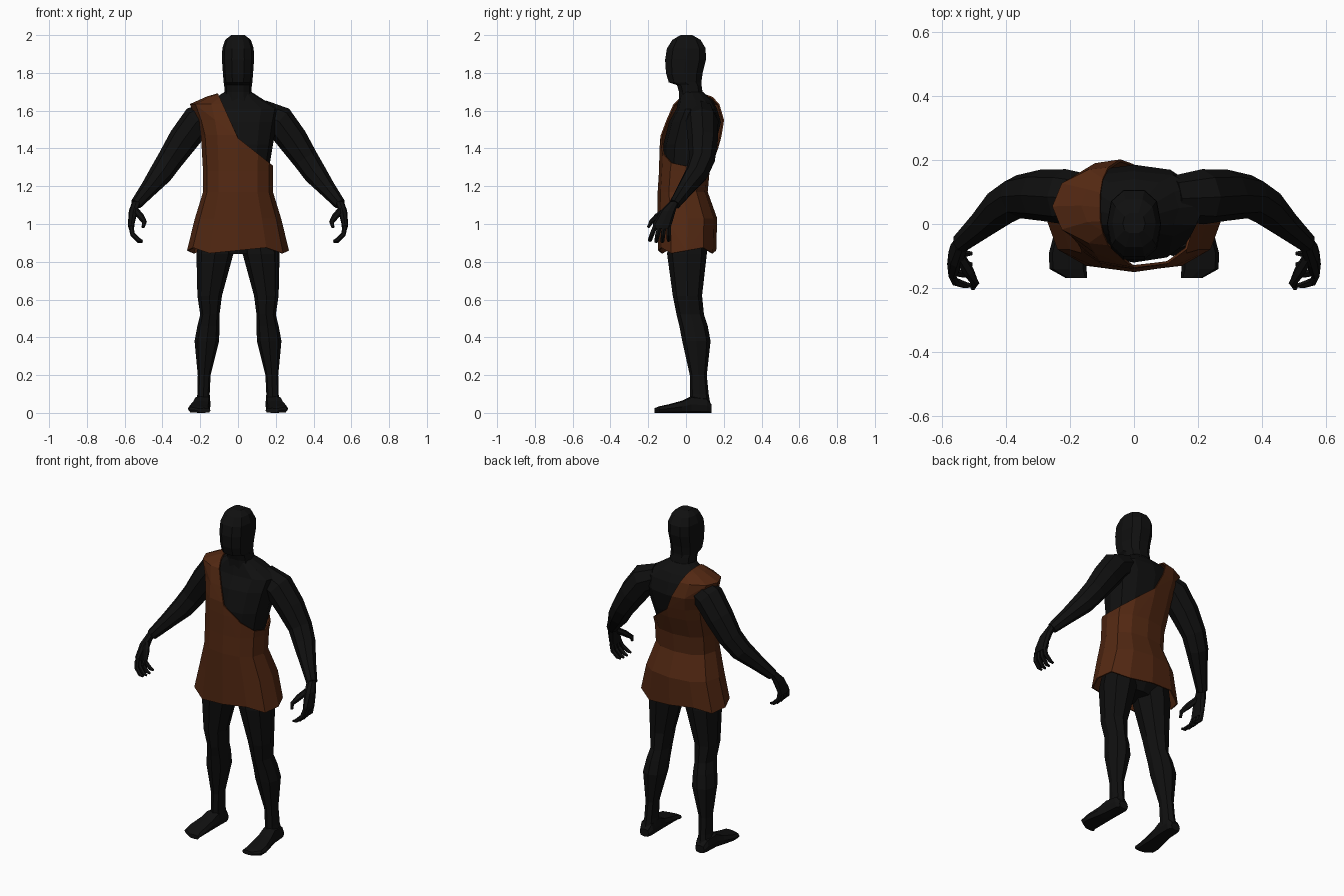
import bpy, bmesh, math
from mathutils import Vector


def material(name, rgb):
    m = bpy.data.materials.new(name)
    m.diffuse_color = (*rgb, 1)
    return m


SKIN = material("black skin", (0.005, 0.005, 0.005))
CLOTH = material("brown cloth", (0.085, 0.021, 0.006))


def superellipse(n, p):
    """Unit outline whose vertices touch the extremes; p < 1 is boxier."""
    out = []
    for i in range(n):
        a = 2 * math.pi * i / n
        c, s = math.cos(a), math.sin(a)
        out.append((math.copysign(abs(c) ** p, c), math.copysign(abs(s) ** p, s)))
    return out


def level_ring(z, x0, x1, y0, y1, n=10, p=0.85):
    return [Vector(((x0 + x1) / 2 + c * (x1 - x0) / 2,
                    (y0 + y1) / 2 + s * (y1 - y0) / 2, z)) for c, s in superellipse(n, p)]


def tube_rings(points, n=8):
    """Rings across a path of (x, y, z, radius)."""
    pos = [Vector(q[:3]) for q in points]
    rings = []
    for i, q in enumerate(points):
        t = (pos[min(i + 1, len(pos) - 1)] - pos[max(i - 1, 0)]).normalized()
        u = t.cross(Vector((0, 1, 0.01))).normalized()
        v = t.cross(u)
        rings.append([pos[i] + (u * c + v * s) * q[3] for c, s in superellipse(n, 1)])
    return rings


def loft(name, rings, mat, side=1, caps=True):
    bm = bmesh.new()
    rows = [[bm.verts.new((v.x * side, v.y, v.z)) for v in r] for r in rings]
    n = len(rows[0])
    for a, b in zip(rows, rows[1:]):
        for i in range(n):
            bm.faces.new((a[i], a[(i + 1) % n], b[(i + 1) % n], b[i]))
    if caps:
        bm.faces.new(rows[0])
        bm.faces.new(rows[-1])
    bmesh.ops.recalc_face_normals(bm, faces=bm.faces)
    me = bpy.data.meshes.new(name)
    bm.to_mesh(me)
    bm.free()
    me.materials.append(mat)
    ob = bpy.data.objects.new(name, me)
    bpy.context.collection.objects.link(ob)
    return ob


# Torso: (z, half width, front y, back y)
torso = [(0.84, 0.10, -0.07, 0.08), (0.92, 0.18, -0.10, 0.12), (1.03, 0.18, -0.11, 0.13),
         (1.18, 0.15, -0.11, 0.085), (1.30, 0.165, -0.115, 0.11), (1.42, 0.185, -0.12, 0.155),
         (1.54, 0.205, -0.09, 0.185), (1.61, 0.22, -0.05, 0.165), (1.655, 0.14, -0.04, 0.14),
         (1.70, 0.07, -0.03, 0.09)]
loft("torso", [level_ring(z, -w, w, f, b, 12) for z, w, f, b in torso], SKIN)

# Head and neck
head = [(1.64, 0.085, -0.04, 0.12), (1.70, 0.072, -0.04, 0.09), (1.735, 0.073, -0.05, 0.085),
        (1.75, 0.076, -0.095, 0.085), (1.80, 0.08, -0.11, 0.092), (1.87, 0.085, -0.115, 0.11),
        (1.93, 0.083, -0.105, 0.108), (1.975, 0.068, -0.075, 0.08), (2.0, 0.035, -0.03, 0.035)]
loft("head", [level_ring(z, -w, w, f, b, 10, 0.8) for z, w, f, b in head], SKIN)

# Leg: (z, inner x, outer x, front y, back y)
leg = [(0.04, 0.145, 0.225, 0.02, 0.13), (0.10, 0.15, 0.215, 0.02, 0.12), (0.20, 0.145, 0.213, 0.02, 0.11),
       (0.38, 0.10, 0.23, -0.02, 0.13), (0.46, 0.098, 0.215, -0.035, 0.115), (0.52, 0.098, 0.20, -0.05, 0.095),
       (0.62, 0.085, 0.215, -0.07, 0.085), (0.84, 0.025, 0.22, -0.10, 0.11), (0.96, 0.01, 0.2, -0.09, 0.11)]
# Foot: (y, centre x, half width, top z)
foot = [(0.135, 0.187, 0.03, 0.045), (0.11, 0.187, 0.042, 0.08), (0.03, 0.19, 0.045, 0.09),
        (-0.02, 0.197, 0.05, 0.065), (-0.09, 0.206, 0.059, 0.046), (-0.14, 0.206, 0.058, 0.035),
        (-0.168, 0.18, 0.034, 0.025)]
# Arm: (x, y, z, radius)
arm = [(0.12, 0.08, 1.59, 0.07), (0.215, 0.085, 1.545, 0.086), (0.29, 0.09, 1.445, 0.08),
       (0.36, 0.085, 1.34, 0.068), (0.41, 0.055, 1.265, 0.062), (0.47, 0.0, 1.19, 0.046),
       (0.54, -0.06, 1.105, 0.031)]

for side, tag in ((-1, "right"), (1, "left")):
    loft(tag + "_leg", [level_ring(z, i, o, f, b, 8, 0.9) for z, i, o, f, b in leg], SKIN, side)
    rings = [[Vector((cx + c * w, y, h / 2 + s * h / 2)) for c, s in superellipse(8, 0.6)]
             for y, cx, w, h in foot]
    loft(tag + "_foot", rings, SKIN, side)
    loft(tag + "_arm", tube_rings(arm), SKIN, side)
    # Palm, flat across x and broad across y
    palm = [(1.12, 0.515, 0.56, -0.085, -0.035), (1.07, 0.53, 0.578, -0.135, -0.055),
            (1.00, 0.548, 0.583, -0.175, -0.075), (0.975, 0.55, 0.58, -0.175, -0.085)]
    loft(tag + "_palm", [level_ring(*r, 8, 0.8) for r in palm], SKIN, side)
    # Curled fingers and thumb
    for k in range(4):
        y = -0.092 - 0.024 * k
        d = -0.009 * k
        tip = 0.915 - 0.006 * (k in (1, 2))
        finger = [(0.566, y, 0.985, 0.013), (0.558, y + d * 0.6, 0.945, 0.013),
                  (0.525, y + d, tip, 0.011), (0.505, y + d, tip - 0.005, 0.006)]
        loft(f"{tag}_finger_{k + 1}", tube_rings(finger, 6), SKIN, side)
    thumb = [(0.545, -0.10, 1.075, 0.018), (0.515, -0.15, 1.04, 0.018),
             (0.495, -0.185, 1.01, 0.013), (0.503, -0.20, 0.982, 0.008)]
    loft(tag + "_thumb", tube_rings(thumb, 6), SKIN, side)

# Tunic: flared skirt, waist, and upper body that is trimmed to one shoulder
tunic = [(0.86, 0.27, -0.148, 0.16), (1.03, 0.228, -0.15, 0.165), (1.17, 0.185, -0.15, 0.115),
         (1.28, 0.185, -0.143, 0.125), (1.40, 0.192, -0.14, 0.17), (1.47, 0.197, -0.135, 0.19),
         (1.55, 0.22, -0.11, 0.208), (1.635, 0.255, -0.075, 0.185), (1.675, 0.165, -0.035, 0.15),
         (1.70, 0.08, -0.02, 0.12)]
rings = [level_ring(z, -w, w, f, b, 12) for z, w, f, b in tunic]
for i, v in enumerate(rings[0]):  # ragged hem
    v.z += (0.0, 0.015, -0.015)[i % 3]
ob = loft("tunic", rings, CLOTH, caps=False)

bm = bmesh.new()
bm.from_mesh(ob.data)
cuts = [(Vector((0, 0, 1.455)), Vector((0.15, 0, 0.19))),    # diagonal across the chest
        (Vector((0, 0, 1.455)), Vector((0.20, 0, 0.09)))]    # steep edge up to the strap
for co, no in cuts:
    bmesh.ops.bisect_plane(bm, geom=bm.verts[:] + bm.edges[:] + bm.faces[:], plane_co=co, plane_no=no)
bare = [f for f in bm.faces if all((f.calc_center_median() - co).dot(no) > 0 for co, no in cuts)]
bmesh.ops.delete(bm, geom=bare, context='FACES')
bm.to_mesh(ob.data)
bm.free()
thick = ob.modifiers.new("cloth thickness", 'SOLIDIFY')
thick.thickness = 0.008
thick.offset = -1
